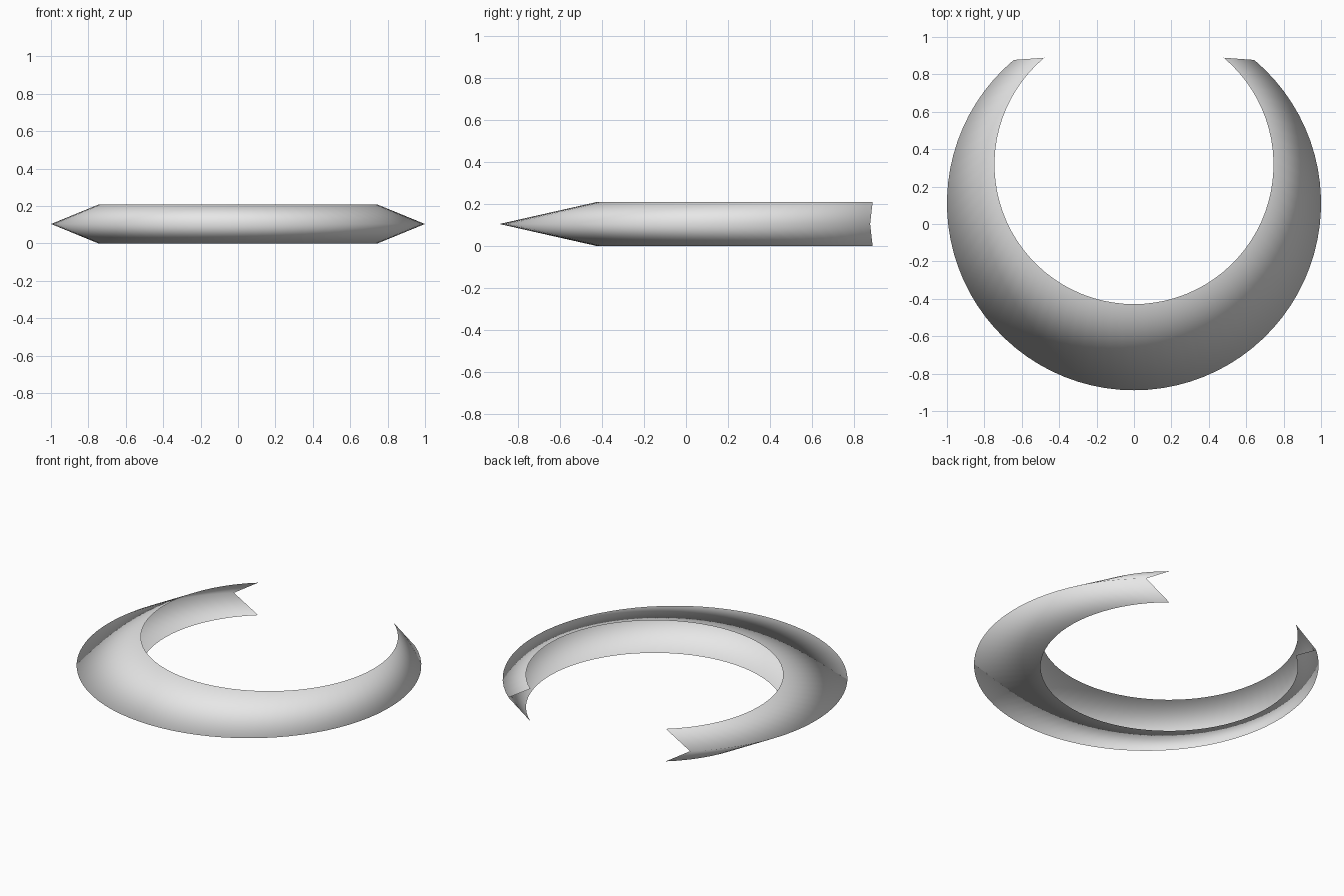
import bpy
import bmesh
from math import sin, cos, radians

cube = bpy.data.objects.get("Cube")
if cube:
    bpy.data.objects.remove(cube, do_unlink=True)

HEIGHT = 0.208
SEGMENTS = 64
GAP = 40            # half of the opening at the back, in degrees
OUTER = (1.0, 0.111)     # radius and centre y of the sharp outer ridge
INNER = (0.746, 0.3175)  # radius and centre y of the open inner rims

# Plain grey surface
grey = bpy.data.materials.new("light_grey")
grey.use_nodes = True
colour = (0.8, 0.8, 0.8, 1)
grey.diffuse_color = colour
grey.node_tree.nodes["Principled BSDF"].inputs["Base Color"].default_value = colour


def ring_point(ring, angle, z):
    radius, centre = ring
    return (radius * sin(angle), centre + radius * cos(angle), z)


# Open V-shaped channel swept round the crescent: bottom rim, ridge, top rim
bm = bmesh.new()
sections = []
for i in range(SEGMENTS + 1):
    a = radians(GAP + (360 - 2 * GAP) * i / SEGMENTS)
    sections.append([bm.verts.new(ring_point(ring, a, z)) for ring, z in
                     ((INNER, 0), (OUTER, HEIGHT / 2), (INNER, HEIGHT))])

# Faces point outwards, away from the hollow side
for s, t in zip(sections, sections[1:]):
    for k in range(2):
        face = bm.faces.new((s[k], s[k + 1], t[k + 1], t[k]))
        face.smooth = True
bm.normal_update()
if sum(f.normal.z for f in bm.faces if f.calc_center_median().z > HEIGHT / 2) < 0:
    bmesh.ops.reverse_faces(bm, faces=bm.faces[:])

mesh = bpy.data.meshes.new("crescent_channel")
bm.to_mesh(mesh)
bm.free()
mesh.materials.append(grey)
crescent = bpy.data.objects.new("crescent_channel", mesh)
bpy.context.collection.objects.link(crescent)
